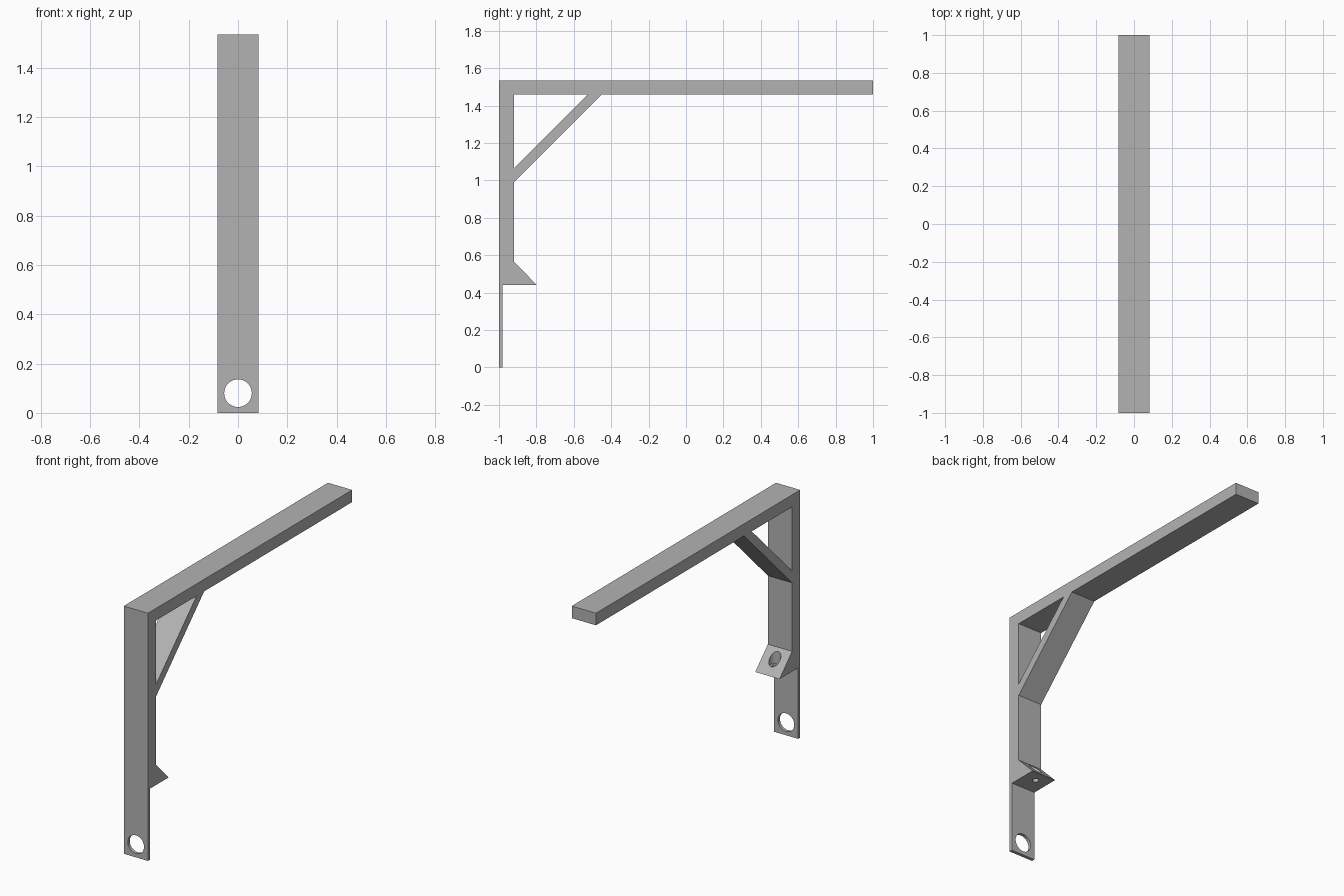
import bpy
import bmesh
from mathutils import Matrix, Vector

cube = bpy.data.objects.get("Cube")
if cube:
    bpy.data.objects.remove(cube, do_unlink=True)

HALF_WIDTH = 0.083

grey = bpy.data.materials.new("plain grey")
grey.use_nodes = True
colour = (0.45, 0.45, 0.45, 1)
grey.diffuse_color = colour
grey.node_tree.nodes["Principled BSDF"].inputs["Base Color"].default_value = colour


def add_object(name, bm):
    bmesh.ops.recalc_face_normals(bm, faces=bm.faces)
    mesh = bpy.data.meshes.new(name)
    bm.to_mesh(mesh)
    bm.free()
    mesh.materials.append(grey)
    obj = bpy.data.objects.new(name, mesh)
    bpy.context.collection.objects.link(obj)
    return obj


def prism(name, outline, half_width):
    """Extrude a (y, z) outline symmetrically along x."""
    bm = bmesh.new()
    face = bm.faces.new([bm.verts.new((-half_width, y, z)) for y, z in outline])
    side = bmesh.ops.extrude_face_region(bm, geom=[face])["geom"]
    verts = [v for v in side if isinstance(v, bmesh.types.BMVert)]
    bmesh.ops.translate(bm, verts=verts, vec=(2 * half_width, 0, 0))
    return add_object(name, bm)


def cylinder(name, start, end, radius):
    start, end = Vector(start), Vector(end)
    axis = end - start
    turn = axis.to_track_quat("Z", "Y").to_matrix().to_4x4()
    bm = bmesh.new()
    bmesh.ops.create_cone(bm, cap_ends=True, segments=48, radius1=radius,
                          radius2=radius, depth=axis.length,
                          matrix=Matrix.Translation((start + end) / 2) @ turn)
    return add_object(name, bm)


# Bracket: mounting tab, screw wedge, upright, brace and long arm in one profile
bracket = prism("bracket", [
    (-1, 0), (-0.98, 0), (-0.98, 0.44), (-0.797, 0.44), (-0.92, 0.565),
    (-0.92, 0.99), (-0.45, 1.46), (1, 1.46), (1, 1.535), (-1, 1.535),
], HALF_WIDTH)

# Openings: brace window, tab hole, wedge screw hole and its wider head recess
cutters = [
    prism("brace_window", [(-0.92, 1.065), (-0.525, 1.46), (-0.92, 1.46)], 0.2),
    cylinder("tab_hole", (0, -1.1, 0.08), (0, -0.9, 0.08), 0.056),
    cylinder("screw_hole", (0, -0.87, 0.4), (0, -0.87, 0.6), 0.018),
    cylinder("screw_head_recess", (0, -0.87, 0.47), (0, -0.87, 0.65), 0.034),
]
for cutter in cutters:
    cutter.hide_render = True
    cut = bracket.modifiers.new(cutter.name, "BOOLEAN")
    cut.operation = "DIFFERENCE"
    cut.solver = "EXACT"
    cut.object = cutter

# Bake the cuts and drop the cutters
bpy.context.view_layer.update()
graph = bpy.context.evaluated_depsgraph_get()
finished = bpy.data.meshes.new_from_object(bracket.evaluated_get(graph))
bracket.modifiers.clear()
bracket.data = finished
for cutter in cutters:
    bpy.data.objects.remove(cutter, do_unlink=True)

# Smooth the hole walls, keep the flat faces crisp
bpy.ops.object.select_all(action="DESELECT")
bracket.select_set(True)
bpy.context.view_layer.objects.active = bracket
bpy.ops.object.shade_smooth_by_angle(angle=0.5)
